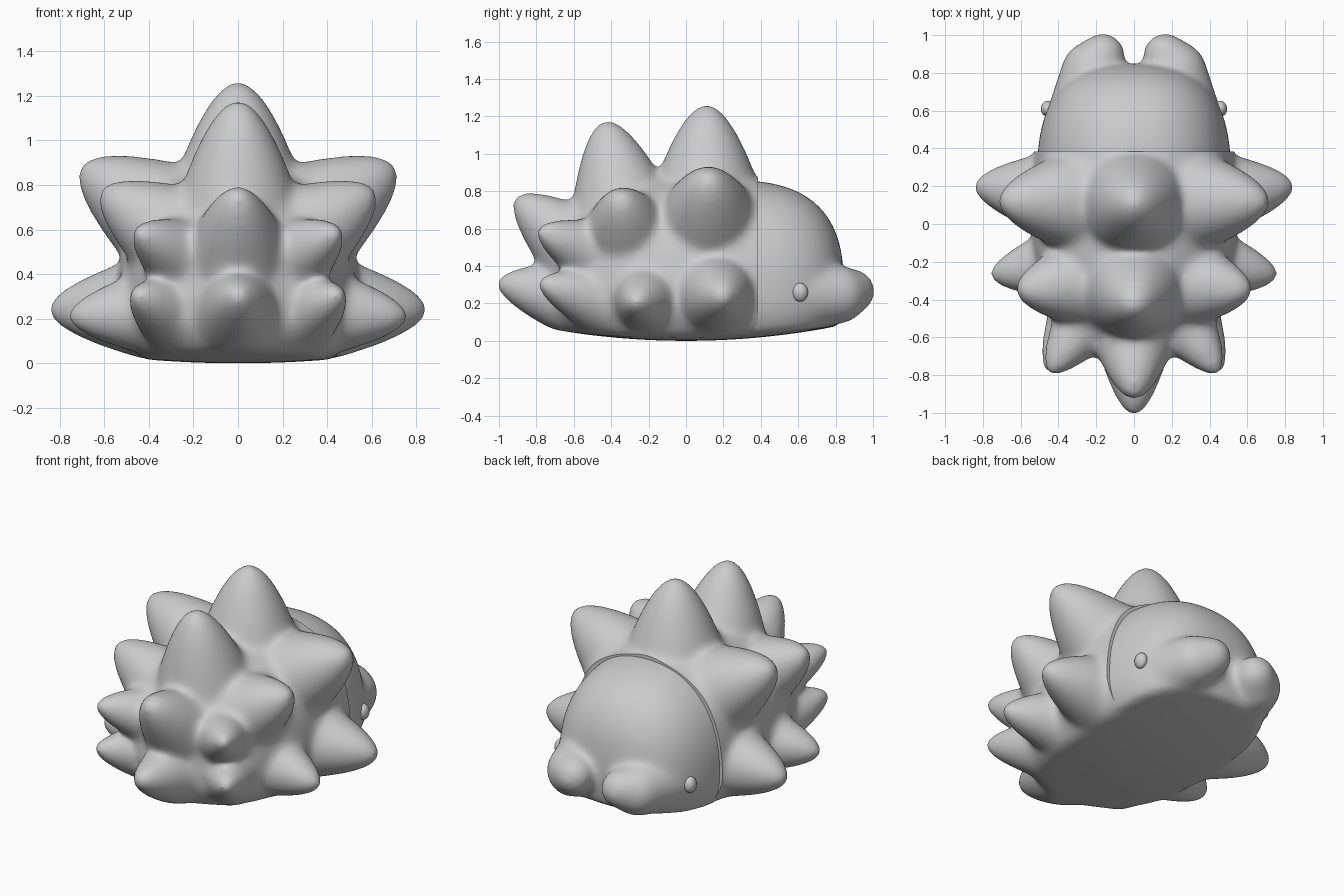
import bpy
import bmesh
from math import sin, cos, tau, radians
from mathutils import Vector

cube = bpy.data.objects.get("Cube")
if cube:
    bpy.data.objects.remove(cube, do_unlink=True)

grey = bpy.data.materials.new("plain_grey")
grey.use_nodes = True
grey.diffuse_color = (0.6, 0.6, 0.6, 1)
grey.node_tree.nodes["Principled BSDF"].inputs["Base Color"].default_value = (0.6, 0.6, 0.6, 1)

SEAM = 0.385  # where the spiny coat meets the head


def hull(bm, points):
    verts = [bm.verts.new(p) for p in points]
    bmesh.ops.convex_hull(bm, input=verts)


def spike(bm, tip, base, radius):
    """Rounded cone running from base to tip."""
    tip, base = Vector(tip), Vector(base)
    axis = (base - tip).normalized()
    tip = tip - axis * 0.02
    turn = axis.to_track_quat('Z', 'Y')
    length = (base - tip).length
    points = [tip]
    for i in range(1, 13):
        t = (i / 12) ** 1.5
        r = radius * t ** 0.55
        for k in range(32):
            a = tau * k / 32
            points.append(tip + turn @ Vector((r * cos(a), r * sin(a), t * length)))
    hull(bm, points)


def dome(bm, centre, size, below, arch, run):
    """Boxy ellipsoid: arch squares its cross-section, run its length."""
    ball = bmesh.ops.create_icosphere(bm, subdivisions=5, radius=1)
    for v in ball["verts"]:
        x, y, z = (abs(c) for c in v.co)
        ring = (x ** arch + z ** arch) ** (1 / arch)
        p = v.co / (ring ** run + y ** run) ** (1 / run)
        height = size[2] if p.z > 0 else below
        v.co = Vector(centre) + Vector((p.x * size[0], p.y * size[1], p.z * height))


def capsule(bm, ends):
    """Hull around two balls, each given as centre and radius."""
    points = []
    for centre, radius in ends:
        ball = bmesh.ops.create_icosphere(bm, subdivisions=4, radius=radius)
        points += [v.co + Vector(centre) for v in ball["verts"]]
        bmesh.ops.delete(bm, geom=ball["verts"], context='VERTS')
    hull(bm, points)


def finish(name, bm):
    mesh = bpy.data.meshes.new(name)
    bm.to_mesh(mesh)
    bm.free()
    obj = bpy.data.objects.new(name, mesh)
    bpy.context.collection.objects.link(obj)
    return obj


def shade(obj):
    obj.data.materials.clear()
    obj.data.materials.append(grey)
    bpy.ops.object.select_all(action='DESELECT')
    obj.select_set(True)
    bpy.context.view_layer.objects.active = obj
    bpy.ops.object.shade_smooth_by_angle(angle=radians(40))


def blend(name, bm, plane_y, keep_front, rounds):
    """Flatten the belly, fuse the volumes, soften the joins and cut the seam."""
    for v in bm.verts:
        v.co.z = max(v.co.z, 0.12 * v.co.y ** 2 + 0.1 * v.co.x ** 2)
    obj = finish(name, bm)
    fuse = obj.modifiers.new("fuse", 'REMESH')
    fuse.mode = 'VOXEL'
    fuse.voxel_size = 0.015
    soften = obj.modifiers.new("soften", 'SMOOTH')
    soften.factor = 0.5
    soften.iterations = rounds
    graph = bpy.context.evaluated_depsgraph_get()
    mesh = bpy.data.meshes.new_from_object(obj.evaluated_get(graph))
    obj.modifiers.clear()
    obj.data = mesh

    bm = bmesh.new()
    bm.from_mesh(mesh)
    bmesh.ops.bisect_plane(bm, geom=bm.verts[:] + bm.edges[:] + bm.faces[:],
                           plane_co=(0, plane_y, 0), plane_no=(0, 1, 0),
                           clear_outer=not keep_front, clear_inner=keep_front)
    rim = [e for e in bm.edges if e.is_boundary]
    bmesh.ops.holes_fill(bm, edges=rim, sides=0)
    bmesh.ops.recalc_face_normals(bm, faces=bm.faces[:])
    bm.to_mesh(mesh)
    bm.free()
    shade(obj)


# Spiny coat: core, a middle row of spikes and mirrored side rows
MIDDLE = [
    ((0, 0.11, 1.25), (0, 0.11, 0.75), 0.31),
    ((0, -0.43, 1.165), (0, -0.34, 0.7), 0.285),
    ((0, -0.905, 0.76), (0, -0.55, 0.47), 0.245),
    ((0, -1.0, 0.31), (0, -0.57, 0.22), 0.22),
]
SIDES = [
    ((0.695, 0.12, 0.875), (0.3, 0.12, 0.63), 0.285),
    ((0.605, -0.35, 0.77), (0.25, -0.31, 0.55), 0.255),
    ((0.445, -0.78, 0.59), (0.23, -0.48, 0.46), 0.19),
    ((0.835, 0.2, 0.24), (0.42, 0.16, 0.25), 0.235),
    ((0.75, -0.27, 0.21), (0.35, -0.2, 0.23), 0.21),
    ((0.455, -0.775, 0.31), (0.25, -0.42, 0.2), 0.195),
]
bm = bmesh.new()
dome(bm, (0, 0.1, 0.28), (0.54, 0.82, 0.6), 0.4, 2.3, 2.5)
for tip, base, radius in MIDDLE:
    spike(bm, tip, base, radius)
for tip, base, radius in SIDES:
    for s in (1, -1):
        spike(bm, (s * tip[0], *tip[1:]), (s * base[0], *base[1:]), radius)
blend("spiny_coat", bm, SEAM, False, 50)

# Head with two blunt jaw lobes
bm = bmesh.new()
dome(bm, (0, 0.2, 0.25), (0.515, 0.645, 0.61), 0.38, 2.3, 2.8)
for s in (1, -1):
    middle = ((s * 0.228, 0.81, 0.247), 0.157)
    capsule(bm, [((s * 0.295, 0.45, 0.24), 0.205), middle])
    capsule(bm, [middle, ((s * 0.165, 0.892, 0.265), 0.118)])
blend("head", bm, SEAM - 0.015, True, 36)

# Eyes
for side, s in (("left", 1), ("right", -1)):
    bm = bmesh.new()
    bmesh.ops.create_uvsphere(bm, u_segments=24, v_segments=16, radius=1)
    bmesh.ops.scale(bm, vec=(0.035, 0.042, 0.05), verts=bm.verts[:])
    bmesh.ops.translate(bm, vec=(s * 0.458, 0.61, 0.26), verts=bm.verts[:])
    shade(finish(side + "_eye", bm))
